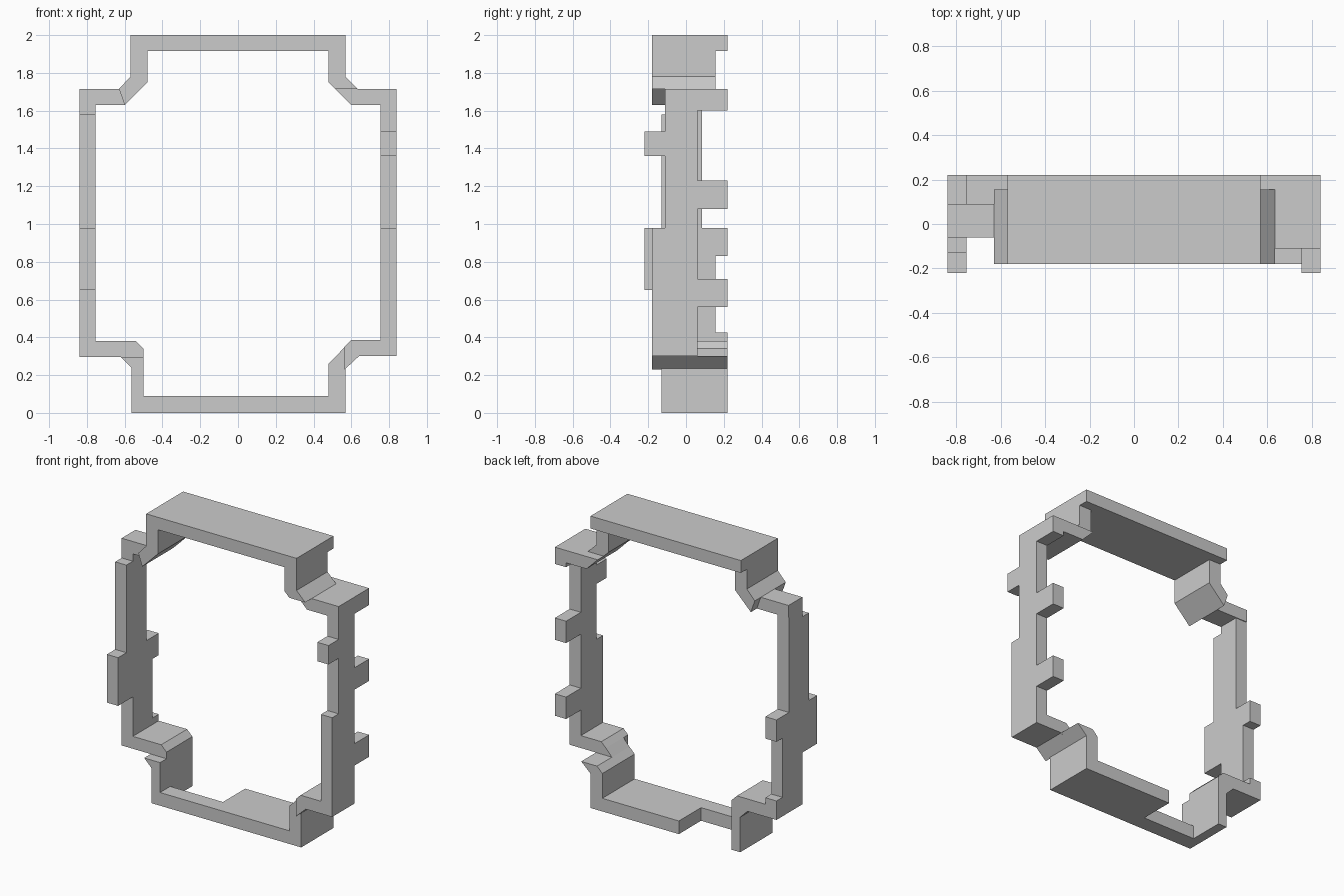
import bpy
import bmesh

cube = bpy.data.objects.get("Cube")
if cube:
    bpy.data.objects.remove(cube, do_unlink=True)

grey = bpy.data.materials.new("plain grey")
grey.use_nodes = True
grey.diffuse_color = (0.6, 0.6, 0.6, 1)
grey.node_tree.nodes["Principled BSDF"].inputs["Base Color"].default_value = (0.6, 0.6, 0.6, 1)

OUT, IN = 0.84, 0.755      # outer and inner faces of the side walls
BACK = 0.22                # rearmost plane


def prism(name, outline, y0, y1):
    """Extrude an (x, z) outline from y0 to y1."""
    bm = bmesh.new()
    face = bm.faces.new([bm.verts.new((x, y0, z)) for x, z in outline])
    grown = bmesh.ops.extrude_face_region(bm, geom=[face])["geom"]
    verts = [g for g in grown if isinstance(g, bmesh.types.BMVert)]
    bmesh.ops.translate(bm, verts=verts, vec=(0, y1 - y0, 0))
    bmesh.ops.recalc_face_normals(bm, faces=bm.faces)
    mesh = bpy.data.meshes.new(name)
    bm.to_mesh(mesh)
    bm.free()
    mesh.materials.append(grey)
    obj = bpy.data.objects.new(name, mesh)
    bpy.context.scene.collection.objects.link(obj)
    return obj


def box(name, x0, x1, z0, z1, y0, y1):
    return prism(name, [(x0, z0), (x1, z0), (x1, z1), (x0, z1)], y0, y1)


def wall(name, side, z0, z1, y0, y1):
    """A block of a side wall; side is 1 or -1."""
    x0, x1 = sorted((side * IN, side * OUT))
    return box(name, x0, x1, z0, z1, y0, y1)


# Top bridge with its two legs and slanted feet
prism("top_bridge", [(-0.57, 2), (0.57, 2), (0.57, 1.78), (0.635, 1.715),
                     (0.515, 1.715), (0.48, 1.75), (0.48, 1.915),
                     (-0.48, 1.915), (-0.48, 1.75), (-0.6, 1.63),
                     (-0.63, 1.715), (-0.57, 1.78)], -0.18, 0.155)
box("top_back_lip", -0.57, 0.57, 1.915, 2, 0.155, BACK)

# Upper shoulders
prism("left_upper_shoulder", [(0.515, 1.715), (OUT, 1.715), (OUT, 1.63),
                              (0.6, 1.63)], -0.11, BACK)
prism("right_upper_shoulder", [(-0.63, 1.715), (-OUT, 1.715), (-OUT, 1.63),
                               (-0.6, 1.63)], -0.06, 0.09)

# Left wall (+x): stepped front, tabs behind
wall("left_wall_upper", 1, 0.98, 1.63, -0.11, 0.06)
prism("left_wall_lower", [(0.565, 0.23), (0.64, 0.3), (OUT, 0.3), (OUT, 0.98),
                          (IN, 0.98), (IN, 0.385), (0.6, 0.385),
                          (0.565, 0.35)], -0.18, 0.06)
wall("left_front_tab", 1, 1.36, 1.49, -0.22, -0.11)
for z0, z1 in ((1.6, 1.63), (1.08, 1.23), (0.56, 0.71)):
    wall("left_back_tab", 1, z0, z1, 0.06, BACK)

# Right wall (-x): stacked blocks of different depth
for z0, z1, y0, y1 in ((1.58, 1.63, -0.06, 0.085), (0.98, 1.58, -0.13, 0.085),
                       (0.65, 0.98, -0.22, 0.155), (0.38, 0.65, -0.06, 0.155)):
    wall("right_wall_block", -1, z0, z1, y0, y1)
for z0, z1 in ((0.83, 0.98), (0.38, 0.425)):
    wall("right_back_tab", -1, z0, z1, 0.155, BACK)

# Lower right shoulder
prism("right_lower_shoulder", [(-OUT, 0.295), (-OUT, 0.38), (-0.54, 0.38),
                               (-0.5, 0.34), (-0.5, 0.295)], -0.06, BACK)

# Bottom legs with slanted tops
prism("right_bottom_leg", [(-0.565, 0), (-0.5, 0), (-0.5, 0.295),
                           (-0.62, 0.295), (-0.565, 0.24)], -0.13, BACK)
prism("left_bottom_leg", [(0.48, 0), (0.57, 0), (0.57, 0.235), (0.64, 0.3),
                          (0.52, 0.3), (0.48, 0.26)], -0.13, BACK)
prism("left_leg_gusset", [(0.52, 0.3), (0.565, 0.3), (0.565, 0.35)], -0.13, 0.06)

# Bottom plate, deep on one side and notched on the other
box("bottom_plate_front", -0.5, 0.48, 0, 0.09, -0.13, -0.02)
box("bottom_plate_back", -0.1, 0.48, 0, 0.09, -0.02, BACK)
